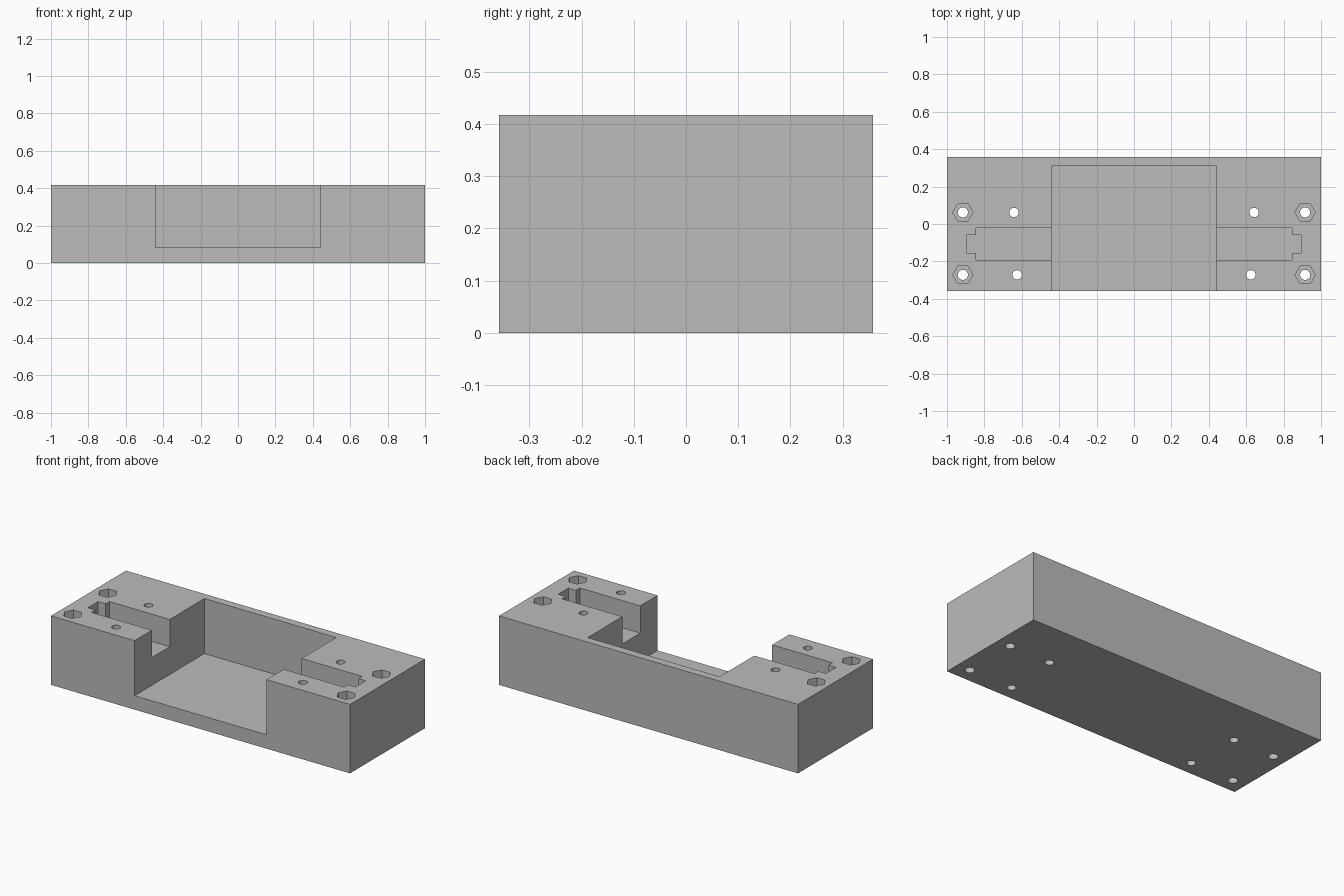
import bpy
import bmesh
from math import cos, sin, tau

cube = bpy.data.objects.get("Cube")
if cube:
    bpy.data.objects.remove(cube, do_unlink=True)

HALF_X, HALF_Y, TOP = 1.0, 0.358, 0.417
ABOVE = TOP + 0.1

grey = bpy.data.materials.new("plain grey")
grey.use_nodes = True
colour = (0.5, 0.5, 0.5, 1)
grey.diffuse_color = colour
grey.node_tree.nodes["Principled BSDF"].inputs["Base Color"].default_value = colour


def prism(name, outline, bottom, top):
    """Extrude a flat outline upwards into a solid."""
    bm = bmesh.new()
    face = bm.faces.new([bm.verts.new((x, y, bottom)) for x, y in outline])
    new = bmesh.ops.extrude_face_region(bm, geom=[face])["geom"]
    verts = [v for v in new if isinstance(v, bmesh.types.BMVert)]
    bmesh.ops.translate(bm, verts=verts, vec=(0, 0, top - bottom))
    bmesh.ops.recalc_face_normals(bm, faces=bm.faces)
    mesh = bpy.data.meshes.new(name)
    bm.to_mesh(mesh)
    bm.free()
    mesh.materials.append(grey)
    obj = bpy.data.objects.new(name, mesh)
    bpy.context.collection.objects.link(obj)
    return obj


def rectangle(x0, x1, y0, y1):
    return [(x0, y0), (x1, y0), (x1, y1), (x0, y1)]


def polygon(x, y, radius, sides):
    return [(x + radius * cos(tau * i / sides), y + radius * sin(tau * i / sides))
            for i in range(sides)]


def cut(target, outline, bottom, top=ABOVE):
    """Subtract a prism from the target and discard the cutter."""
    cutter = prism("cutter", outline, bottom, top)
    cutter.hide_render = True
    mod = target.modifiers.new("cut", "BOOLEAN")
    mod.operation = "DIFFERENCE"
    mod.solver = "EXACT"
    mod.object = cutter
    bpy.context.view_layer.objects.active = target
    bpy.ops.object.modifier_apply(modifier=mod.name)
    bpy.data.objects.remove(cutter, do_unlink=True)


# Solid block
block = prism("mounting_block", rectangle(-HALF_X, HALF_X, -HALF_Y, HALF_Y), 0, TOP)

# Central bay, open to the front and top
cut(block, rectangle(-0.441, 0.441, -HALF_Y - 0.1, 0.309), 0.084)

# Stepped slot on one side, mirrored to the other
slot = [(0.3, -0.193), (0.845, -0.193), (0.845, -0.155), (0.895, -0.155),
        (0.895, -0.058), (0.845, -0.058), (0.845, -0.022), (0.3, -0.022)]

for side in (-1, 1):
    cut(block, [(side * x, y) for x, y in slot], TOP - 0.165)
    # Two rows of screw holes, the outer ones with hexagonal nut recesses
    for y, inner_x in ((0.062, 0.642), (-0.272, 0.625)):
        cut(block, polygon(side * 0.915, y, 0.054, 6), TOP - 0.1)
        cut(block, polygon(side * 0.915, y, 0.027, 32), -0.1)
        cut(block, polygon(side * inner_x, y, 0.025, 32), -0.1)

# Crisp edges, smooth hole walls
bpy.ops.object.select_all(action="DESELECT")
block.select_set(True)
bpy.context.view_layer.objects.active = block
bpy.ops.object.shade_smooth_by_angle(angle=0.5)
